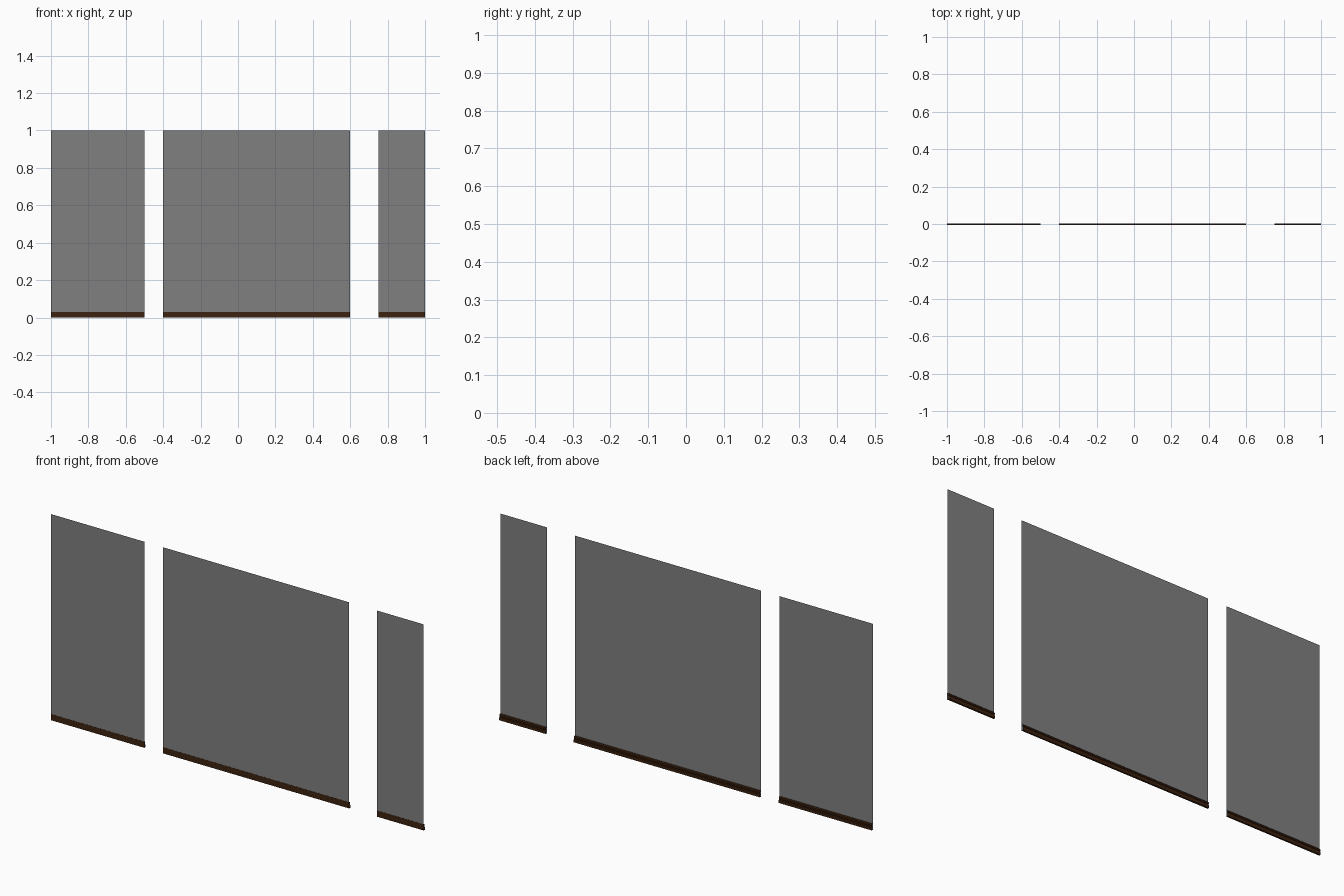
import bpy, bmesh

if "Cube" in bpy.data.objects:
    bpy.data.objects.remove(bpy.data.objects["Cube"])

def material(name, rgb):
    m = bpy.data.materials.new(name)
    m.diffuse_color = (*rgb, 1)
    m.use_nodes = True
    m.node_tree.nodes["Principled BSDF"].inputs["Base Color"].default_value = m.diffuse_color
    return m

grey = material("wall grey", (0.216, 0.216, 0.216))
brown = material("dark brown", (0.047, 0.016, 0.005))

D = 0.008            # skirting depth
Y = -D / 2           # wall plane

def extrude_profile(name, profile, x0, x1, mat, closed):
    """Sweep a (y, z) profile along x, leaving the ends open."""
    bm = bmesh.new()
    a = [bm.verts.new((x0, y, z)) for y, z in profile]
    b = [bm.verts.new((x1, y, z)) for y, z in profile]
    n = len(profile)
    for i in range(n if closed else n - 1):
        j = (i + 1) % n
        bm.faces.new((a[i], b[i], b[j], a[j]))
    bmesh.ops.recalc_face_normals(bm, faces=bm.faces)
    me = bpy.data.meshes.new(name)
    bm.to_mesh(me)
    bm.free()
    me.materials.append(mat)
    ob = bpy.data.objects.new(name, me)
    bpy.context.collection.objects.link(ob)
    return ob

# moulded skirting section, its back just proud of the wall's front
B = Y - 0.0004
skirting = [(B, 0), (Y + D, 0), (Y + D, 0.013), (Y + 0.6 * D, 0.015),
            (Y + 0.6 * D, 0.018), (Y + 0.85 * D, 0.020),
            (Y + 0.85 * D, 0.026), (Y + 0.4 * D, 0.03), (B, 0.03)]

# three wall panels, each with a skirting board
for side, x0, x1 in (("left", -1, -0.5), ("middle", -0.4, 0.6), ("right", 0.75, 1)):
    extrude_profile(side + "_wall", [(Y, 0), (Y, 1)], x0, x1, grey, False)
    extrude_profile(side + "_skirting", skirting, x0, x1, brown, True)
